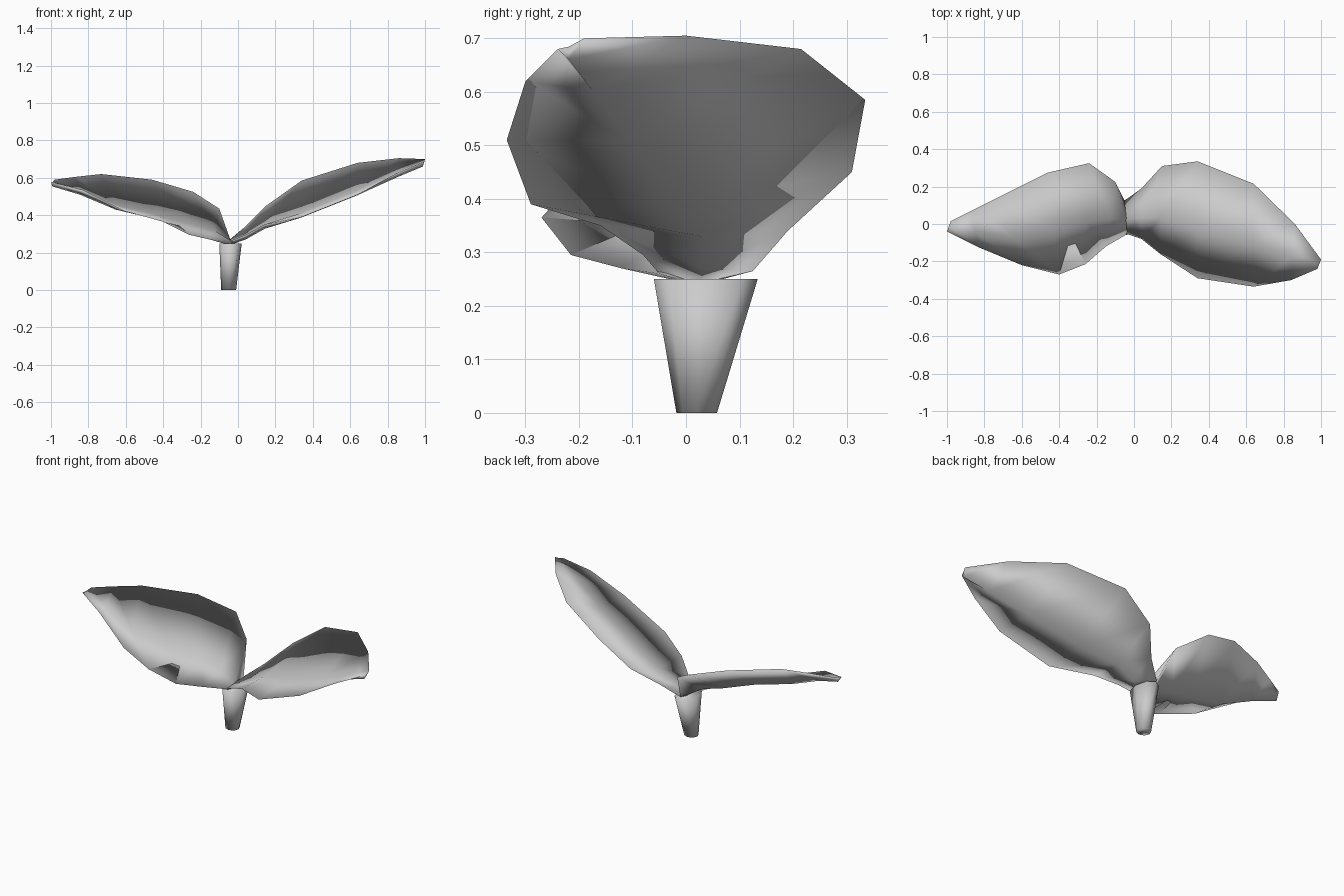
import bpy
import bmesh
import math
from mathutils import Vector

default_cube = bpy.data.objects.get("Cube")
if default_cube:
    bpy.data.objects.remove(default_cube, do_unlink=True)


def make_material(name, colour):
    material = bpy.data.materials.new(name)
    material.use_nodes = True
    material.diffuse_color = colour
    material.node_tree.nodes["Principled BSDF"].inputs["Base Color"].default_value = colour
    return material


plain_grey = make_material("plain grey", (0.6, 0.6, 0.6, 1))


def loft(name, rings):
    """Join closed rings of points into a smooth solid, capped at both ends."""
    mesh_builder = bmesh.new()
    loops = [[mesh_builder.verts.new(point) for point in ring] for ring in rings]
    for lower, upper in zip(loops, loops[1:]):
        for i in range(len(lower)):
            j = (i + 1) % len(lower)
            mesh_builder.faces.new((lower[i], lower[j], upper[j], upper[i]))
    for end in (loops[0], loops[-1]):
        mesh_builder.faces.new(end)
    bmesh.ops.recalc_face_normals(mesh_builder, faces=mesh_builder.faces)
    mesh = bpy.data.meshes.new(name)
    mesh_builder.to_mesh(mesh)
    mesh_builder.free()
    mesh.materials.append(plain_grey)
    mesh.shade_smooth()
    part = bpy.data.objects.new(name, mesh)
    bpy.context.collection.objects.link(part)


def ellipse(centre, radius_x, radius_y, sides=8):
    """Horizontal ring of points."""
    angles = [math.tau * i / sides for i in range(sides)]
    return [Vector(centre) + Vector((radius_x * math.cos(a), radius_y * math.sin(a), 0))
            for a in angles]


# Depth of the midrib below the edges, from stem to tip
TROUGH = (0, 0.02, 0.04, 0.06, 0.05, 0.03, 0.004)
MIDRIB = 0.42
THICKNESS = Vector((0, 0, 0.024))


def leaf(name, front_edge, back_edge):
    """Thin closed blade spanning two edge curves, creased along its midrib."""
    rings = []
    for front, back, depth in zip(front_edge, back_edge, TROUGH):
        upper_rib = Vector(front).lerp(Vector(back), MIDRIB) - Vector((0, 0, depth))
        rings.append([front, upper_rib, back, upper_rib - THICKNESS])
    loft(name, rings)


# Flared stem
loft("stem",
     [ellipse((-0.05, 0.02, 0), 0.04, 0.038),
      ellipse((-0.04, 0.037, 0.25), 0.06, 0.097)])

# Taller leaf on the model's left
leaf("left_leaf",
     front_edge=[(-0.05, -0.05, 0.26), (0.04, -0.08, 0.295), (0.14, -0.16, 0.35),
                 (0.34, -0.29, 0.39), (0.64, -0.335, 0.51), (0.84, -0.3, 0.62),
                 (0.98, -0.24, 0.68)],
     back_edge=[(-0.05, 0.125, 0.265), (0.04, 0.19, 0.34), (0.15, 0.31, 0.45),
                (0.34, 0.335, 0.585), (0.64, 0.215, 0.68), (0.86, 0, 0.705),
                (1, -0.19, 0.7)])

# Lower leaf on the model's right
leaf("right_leaf",
     front_edge=[(-0.03, -0.05, 0.26), (-0.15, -0.12, 0.27), (-0.26, -0.215, 0.295),
                 (-0.4, -0.27, 0.365), (-0.6, -0.22, 0.42), (-0.83, -0.125, 0.535),
                 (-1, -0.04, 0.575)],
     back_edge=[(-0.05, 0.125, 0.265), (-0.1, 0.225, 0.435), (-0.24, 0.325, 0.525),
                (-0.46, 0.275, 0.59), (-0.73, 0.14, 0.62), (-0.87, 0.07, 0.605),
                (-0.98, 0.015, 0.59)])
